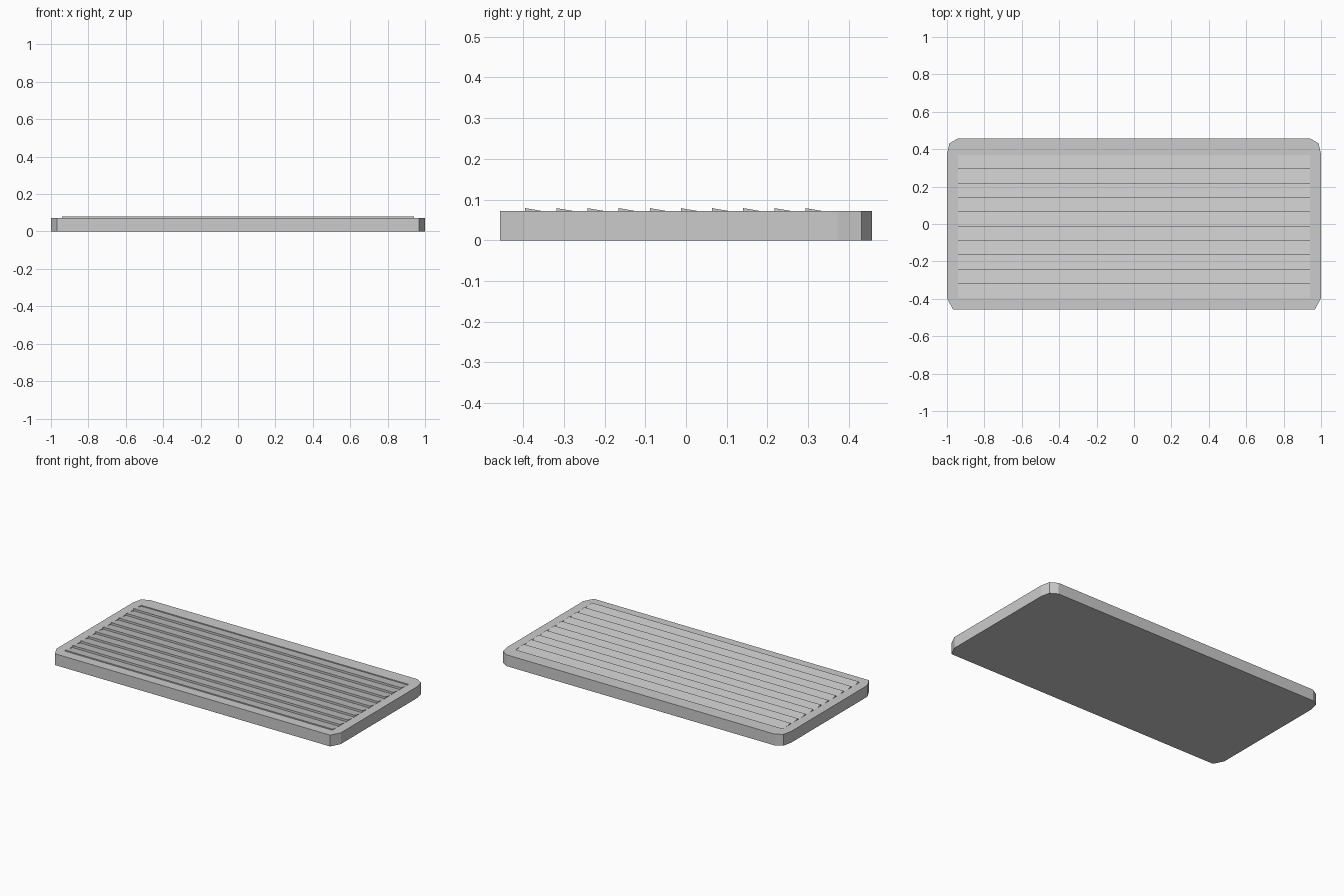
import bpy, bmesh

if "Cube" in bpy.data.objects:
    bpy.data.objects.remove(bpy.data.objects["Cube"])

TOP, PEAK, LOW = 0.072, 0.079, 0.066
HALF_X, Y_START, PITCH, COUNT = 0.94, -0.395, 0.0765, 10
Y_END = Y_START + PITCH * COUNT


def finish(name, bm):
    bmesh.ops.remove_doubles(bm, verts=bm.verts, dist=1e-5)
    bmesh.ops.recalc_face_normals(bm, faces=bm.faces)
    mesh = bpy.data.meshes.new(name)
    bm.to_mesh(mesh)
    bm.free()
    obj = bpy.data.objects.new(name, mesh)
    bpy.context.collection.objects.link(obj)


def face(bm, points):
    return bm.faces.new([bm.verts.new(p) for p in points])


bm = bmesh.new()

# Tray outline: one chamfer on the front corners, two facets on the back ones
half = [(0.968, -0.457), (1.0, -0.395), (1.0, 0.372), (0.987, 0.431), (0.942, 0.457)]
outline = half + [(-x, y) for x, y in reversed(half)]
n = len(outline)

# Bottom and side walls
face(bm, [(x, y, 0) for x, y in reversed(outline)])
for i in range(n):
    a, b = outline[i], outline[(i + 1) % n]
    face(bm, [(*a, 0), (*b, 0), (*b, TOP), (*a, TOP)])

# Flat rim around the slatted area, split into two mirrored halves
for s in (1, -1):
    rim = [(0, -0.457)] + half + [(0, 0.457), (0, Y_END), (HALF_X, Y_END),
                                  (HALF_X, Y_START), (0, Y_START)]
    points = [(s * x, y, TOP) for x, y in rim]
    face(bm, points if s > 0 else points[::-1])

# Sawtooth slats, each leaning back and dipping below the rim
profile = [(Y_START, TOP)]
for k in range(COUNT):
    y0 = Y_START + k * PITCH
    y1 = y0 + PITCH
    profile += [(y0, PEAK), (y1, LOW)]
    yc = y0 + PITCH * (PEAK - TOP) / (PEAK - LOW)
    # Little end walls where a slat rises above or sinks under the rim
    for s in (1, -1):
        x = s * HALF_X
        up = [(x, y0, TOP), (x, yc, TOP), (x, y0, PEAK)]
        down = [(x, yc, TOP), (x, y1, TOP), (x, y1, LOW)]
        for tri in (up, down):
            face(bm, tri if s > 0 else tri[::-1])
profile.append((Y_END, TOP))
for (ya, za), (yb, zb) in zip(profile, profile[1:]):
    face(bm, [(-HALF_X, ya, za), (HALF_X, ya, za), (HALF_X, yb, zb), (-HALF_X, yb, zb)])

finish("slatted_tray", bm)
